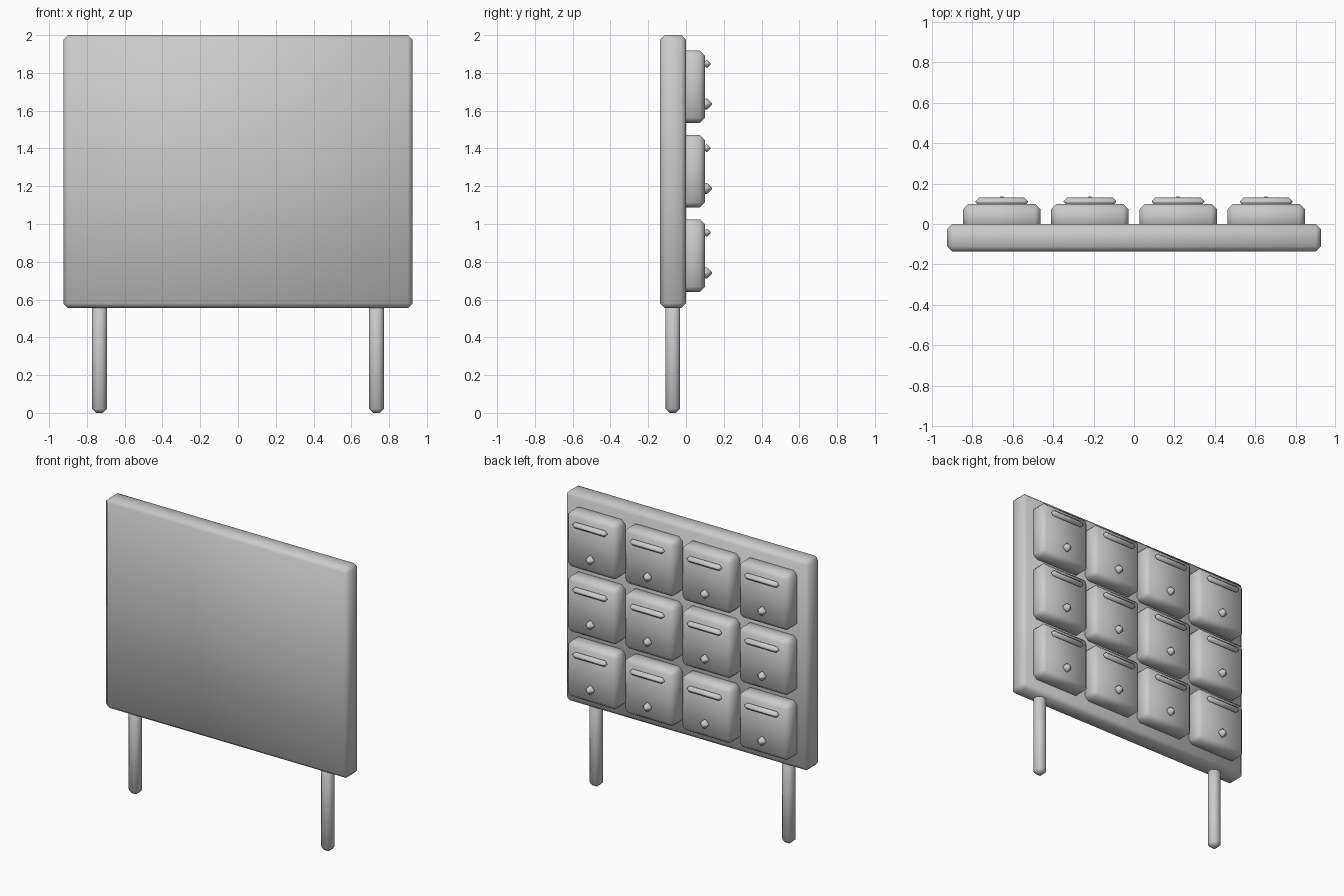
import bpy

if "Cube" in bpy.data.objects:
    bpy.data.objects.remove(bpy.data.objects["Cube"])


def chamfered_box(name, lo, hi, bevel):
    """Box between two corners, with one-segment chamfers and smooth shading."""
    bpy.ops.mesh.primitive_cube_add(
        size=1, location=[(a + b) / 2 for a, b in zip(lo, hi)])
    ob = bpy.context.object
    ob.name = name
    ob.scale = [b - a for a, b in zip(lo, hi)]
    bpy.ops.object.transform_apply(location=False, rotation=False, scale=True)
    mod = ob.modifiers.new("chamfer", 'BEVEL')
    mod.width = bevel
    mod.segments = 1
    bpy.ops.object.shade_smooth()
    return ob


def box_at(name, x, z, w, h, y0, y1, bevel):
    return chamfered_box(name, (x - w / 2, y0, z - h / 2),
                         (x + w / 2, y1, z + h / 2), bevel)


# Back panel
chamfered_box("back_panel", (-0.925, -0.137, 0.555), (0.925, 0.0, 2.0), 0.025)

# Posts
for side, x in (("left", -0.733), ("right", 0.733)):
    chamfered_box(side + "_post", (x - 0.039, -0.109, 0.0),
                  (x + 0.039, -0.031, 0.62), 0.022)

# Grid of letter boxes, each with a slot plate and a lock knob
for row in range(3):
    for col in range(4):
        x = (col - 1.5) * 0.436
        z = 1.727 - row * 0.447
        tag = f"_{row + 1}_{col + 1}"
        box_at("mail_box" + tag, x, z, 0.384, 0.384, -0.03, 0.1, 0.027)
        box_at("slot_plate" + tag, x, z + 0.121, 0.26, 0.041, 0.09, 0.131, 0.018)
        box_at("lock_knob" + tag, x, z - 0.092, 0.058, 0.058, 0.079, 0.137, 0.024)
